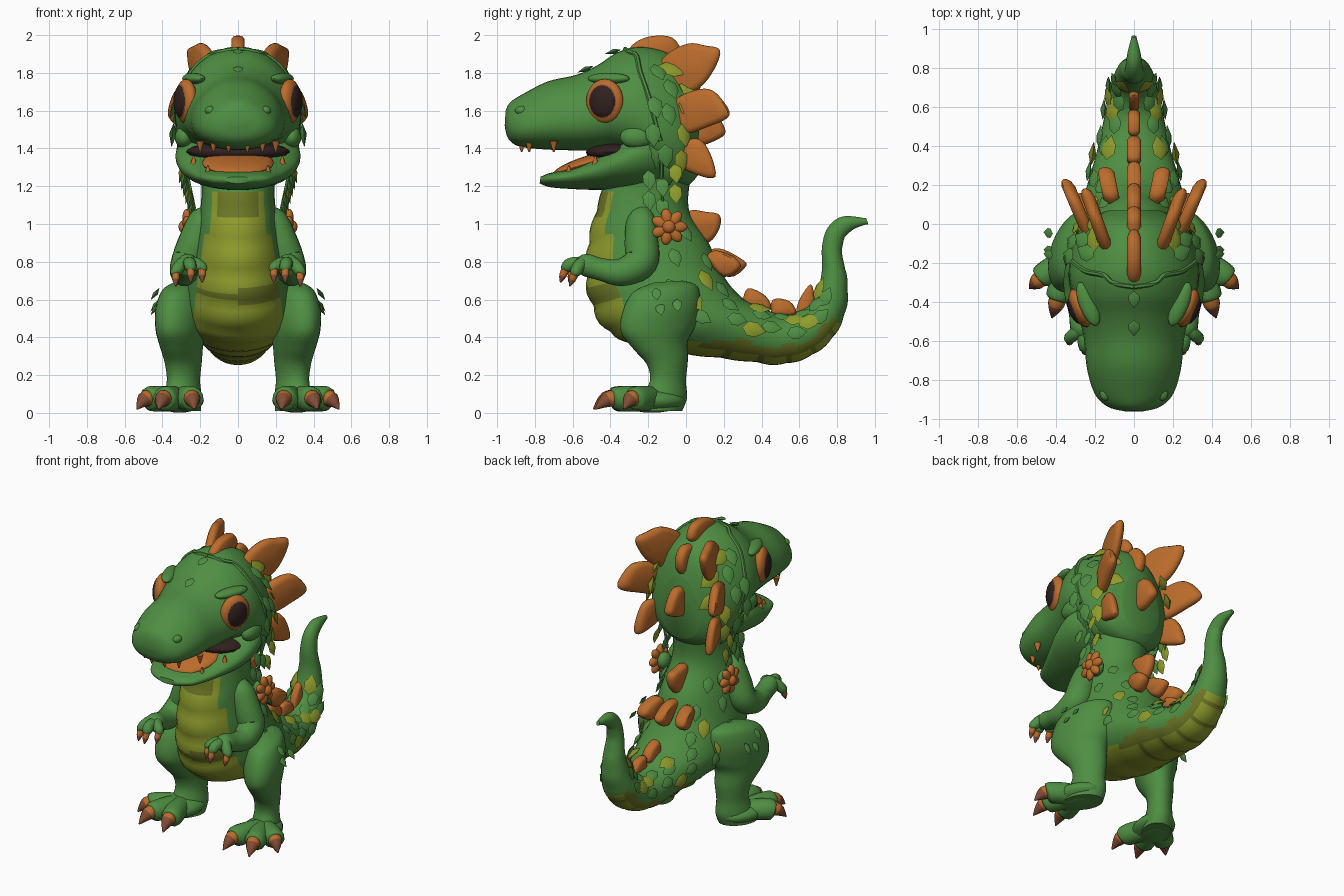
import bpy, bmesh, random
from math import sin, cos, pi
from mathutils import Vector, Matrix

random.seed(4)
if "Cube" in bpy.data.objects:
    bpy.data.objects.remove(bpy.data.objects["Cube"])


def material(name, r, g, b):
    m = bpy.data.materials.new(name)
    m.use_nodes = True
    m.diffuse_color = (r, g, b, 1)
    node = next(n for n in m.node_tree.nodes if n.type == 'BSDF_PRINCIPLED')
    node.inputs["Base Color"].default_value = (r, g, b, 1)
    return m


GREEN = material("skin green", .078, .27, .055)
BELLY = material("belly yellow green", .27, .33, .025)
OLIVE = material("olive", .15, .18, .018)
ORANGE = material("plate orange", .5, .15, .025)
DARK = material("dark brown", .03, .015, .014)
BROWN = material("claw brown", .23, .075, .035)


def build(name, verts, faces, mats, ids=None, mirror=False, angle=50):
    me = bpy.data.meshes.new(name)
    me.from_pydata([tuple(v) for v in verts], [], faces)
    for m in mats:
        me.materials.append(m)
    if ids:
        me.polygons.foreach_set("material_index", ids)
    bm = bmesh.new()
    bm.from_mesh(me)
    bmesh.ops.recalc_face_normals(bm, faces=bm.faces)
    bm.to_mesh(me)
    bm.free()
    me.shade_smooth()
    me.set_sharp_from_angle(angle=angle * pi / 180)
    ob = bpy.data.objects.new(name, me)
    bpy.context.collection.objects.link(ob)
    if mirror:
        ob.modifiers.new("mirror", 'MIRROR').use_mirror_merge = False
    return ob


def smooth_rows(rows, n):
    # Catmull-Rom through rows of numbers
    out, last = [], len(rows) - 1
    for i in range(last):
        a, b, c, d = (rows[max(i - 1, 0)], rows[i], rows[i + 1], rows[min(i + 2, last)])
        for k in range(n):
            t = k / n
            out.append([q + .5 * t * (r - p + t * (2 * p - 5 * q + 4 * r - s + t * (3 * (q - r) + s - p)))
                        for p, q, r, s in zip(a, b, c, d)])
    return out + [list(rows[-1])]


def skin(name, rings, mats, rule=None, mirror=False):
    m = len(rings[0])
    verts = [v for r in rings for v in r]
    faces = [(i * m + j, i * m + (j + 1) % m, (i + 1) * m + (j + 1) % m, (i + 1) * m + j)
             for i in range(len(rings) - 1) for j in range(m)]
    ids = [rule(f // m, f % m) if rule else 0 for f in range(len(faces))] + [0, int(mats[-1] is BROWN)]
    faces += [tuple(range(m)), tuple(range(len(verts) - m, len(verts)))]
    return build(name, verts, faces, mats, ids, mirror)


def loft(name, rows, n=6, seg=32, power=2, x0=0, splay=0, ridge=0, taper=0, mats=(GREEN,), rule=None, mirror=False):
    # rows: underside y,z / upper side y,z / half width; taper narrows the upper side, splay turns the front outwards
    rings = []
    for i, (y1, z1, y2, z2, w) in enumerate(smooth_rows(rows, n)):
        lo, hi = Vector((x0, y1, z1)), Vector((x0, y2, z2))
        mid, half = (lo + hi) / 2, (hi - lo) / 2
        ring = []
        for j in range(seg):
            c, s = -cos(2 * pi * j / seg), sin(2 * pi * j / seg)
            k = 1 + ridge * abs(sin(pi * i / 5)) if c < -.5 else 1
            c, s = [abs(v) ** (2 / power) * (1 if v > 0 else -1) for v in (c, s)]
            p = mid + half * c * k
            ring.append(p + Vector((w * s * (1 - taper * c) - splay * (p.y + .14), 0, 0)))
        rings.append(ring)
    skin(name, rings, mats, rule, mirror)
    return rings


def tube(name, pts, n=5, seg=12, mats=(GREEN,), rule=None, mirror=True):
    # pts: x, y, z, radius
    rows, rings = smooth_rows(pts, n), []
    for i, row in enumerate(rows):
        t = Vector(rows[min(i + 1, len(rows) - 1)][:3]) - Vector(rows[max(i - 1, 0)][:3])
        u = t.cross(Vector((1, .13, .21))).normalized()
        v = t.cross(u).normalized()
        rings.append([Vector(row[:3]) + (u * cos(a) + v * sin(a)) * max(row[3], .002)
                      for a in [2 * pi * j / seg for j in range(seg)]])
    return skin(name, rings, mats, rule, mirror)


def blob(name, loc, size, mat, rot=(0, 'X'), mirror=True):
    bm = bmesh.new()
    mat4 = Matrix.Translation(loc) @ Matrix.Rotation(rot[0], 4, rot[1]) @ Matrix.Diagonal((*size, 1))
    bmesh.ops.create_uvsphere(bm, u_segments=20, v_segments=12, radius=1, matrix=mat4)
    bm.verts.index_update()
    build(name, [v.co.copy() for v in bm.verts], [[v.index for v in f.verts] for f in bm.faces], [mat], mirror=mirror)
    bm.free()


def claw(name, pts):
    tube(name, pts, 4, 10, (ORANGE, BROWN), lambda i, j: int(i > 3))


def plate(name, outline, x0=0, lean=0, t=.035, mirror=False):
    # puffy rounded slab from a side outline, leaning outwards as it runs back
    pts = [Vector((0, y, z)) for y, z in smooth_rows(outline + outline[:1], 4)[:-1]]
    c = sum(pts, Vector()) / len(pts)
    rings = []
    for off, k in ((-t, .72), (-t * .7, .92), (-t * .2, 1), (t * .2, 1), (t * .7, .92), (t, .72)):
        ring = [c + (p - c) * k for p in pts]
        rings.append([p + Vector((x0 + off + lean * (p.y - pts[0].y), 0, 0)) for p in ring])
    skin(name, rings, [ORANGE], mirror=mirror)


def at(rings, i, a):
    # point, outward normal and lengthwise direction on a loft
    i, m = int(i), len(rings[0])
    j = round(a / (2 * pi) * m) % m
    p = rings[i][j]
    d = (rings[i + 1][j] - rings[i - 1][j]).normalized()
    nrm = d.cross(rings[i][(j + 1) % m] - rings[i][j - 1]).normalized()
    if nrm.dot(p - sum(rings[i], Vector()) / m) < 0:
        nrm = -nrm
    return p, nrm, d


def leaf(name, p, nrm, d, size, mat, lift=.3, mirror=True):
    d = (d - nrm * d.dot(nrm)).normalized()
    s = nrm.cross(d)
    flat = [(0, 0), (.25, .3), (.6, .3), (1, 0), (.6, -.3), (.25, -.3)]
    verts = [p + (d * u + s * v + nrm * (.08 + lift * u)) * size for u, v in flat]
    mid = p + (d * .45 + nrm * lift * .5) * size
    verts += [mid + nrm * size * .22, mid - nrm * size * .1]
    build(name, verts, [(k, (k + 1) % 6, q) for q in (6, 7) for k in range(6)], [mat], mirror=mirror)


# Torso and tail in one sweep, with belly plates underneath
def belly_rule(i, j):
    off = min(j, 31 - j)
    if not 6 < i < 68 or off > (3 if i < 14 else 4 if i < 42 else 5 + (i // 3 % 3 == 0)):
        return 0
    patch = i < 11 and off < 3 or 21 < i < 25 and 10 < j + i < 30 or i == 23
    return 2 if patch or i > 40 and (off > 3 or i % 5 == 0) else 1


body = loft("torso_and_tail", [
    (-.40, 1.34, .06, 1.4, .24), (-.43, 1.2, .02, 1.22, .195), (-.49, 1, .02, 1.06, .205),
    (-.52, .8, .12, .9, .235), (-.5, .6, .17, .78, .265), (-.4, .43, .23, .68, .285),
    (-.2, .35, .31, .6, .27), (.05, .31, .38, .57, .23), (.3, .28, .44, .54, .19),
    (.5, .26, .52, .52, .16), (.67, .31, .59, .53, .135), (.79, .42, .66, .58, .115),
    (.85, .57, .7, .66, .09), (.85, .72, .72, .76, .07), (.825, .84, .72, .88, .055),
    (.84, .93, .75, .98, .045), (.9, .98, .83, 1.04, .035), (.965, 1, .955, 1.03, .012)],
    ridge=.05, mats=(GREEN, BELLY, OLIVE), rule=belly_rule)

# Head, narrower towards the crown
head = loft("head", [
    (-.96, 1.52, -.955, 1.6, .05), (-.94, 1.45, -.93, 1.645, .13), (-.88, 1.41, -.86, 1.69, .195),
    (-.75, 1.395, -.73, 1.755, .235), (-.6, 1.39, -.58, 1.79, .25), (-.48, 1.39, -.47, 1.84, .275),
    (-.38, 1.39, -.36, 1.91, .305), (-.26, 1.34, -.24, 1.94, .325), (-.12, 1.22, -.1, 1.91, .31),
    (0, 1.2, .01, 1.83, .25), (.065, 1.26, .07, 1.68, .14)], power=2.1, taper=.2)
loft("lower_jaw", [
    (-.775, 1.215, -.77, 1.25, .07), (-.72, 1.195, -.72, 1.27, .16), (-.6, 1.185, -.6, 1.3, .22),
    (-.47, 1.18, -.47, 1.36, .28), (-.38, 1.18, -.37, 1.42, .315), (-.26, 1.18, -.24, 1.49, .325),
    (-.14, 1.2, -.13, 1.48, .28), (-.03, 1.22, -.03, 1.42, .2)], power=2.2, taper=-.15)
blob("mouth_inside", (0, -.36, 1.38), (.275, .17, .06), DARK, mirror=False)
blob("tongue", (0, -.51, 1.325), (.19, .2, .04), ORANGE, (.3, 'X'), mirror=False)
for x, y in ((.05, -.87), (.13, -.83), (.2, -.7)):
    tube("upper_tooth", [(x, y, 1.44, .022), (x, y, 1.38, .004)], 2, 8, (ORANGE,))
for x, y, z in ((.16, -.62, 1.31), (.235, -.48, 1.36)):
    tube("lower_tooth", [(x, y, z - .06, .022), (x, y, z, .004)], 2, 8, (ORANGE,))
blob("nostril", (.145, -.87, 1.6), (.03, .035, .026), GREEN)
blob("mouth_corner", (.285, -.26, 1.46), (.05, .09, .06), GREEN)

# Eyes, layered outwards
for name, out, size, mat in (("eye_rim", 0, (.05, .105, .118), ORANGE),
                             ("eye_inner_rim", .015, (.04, .086, .098), BROWN),
                             ("eye_dark", .024, (.035, .077, .088), DARK)):
    blob(name, (.275 + out, -.43 - out * .4, 1.65), size, mat, (-.38, 'Z'))
blob("eye_glint", (.318, -.4, 1.64), (.014, .022, .042), ORANGE, (-.38, 'Z'))
blob("eye_glint_green", (.32, -.42, 1.61), (.013, .022, .022), OLIVE, (-.38, 'Z'))
blob("eyelid", (.235, -.41, 1.77), (.045, .12, .03), GREEN, (-.38, 'Z'))

# Head plates
plate("crown_plate", [(-.32, 1.9), (-.27, 1.96), (-.18, 1.995), (-.07, 1.985), (-.03, 1.9), (-.15, 1.86)])
plate("upper_head_plate", [(-.18, 1.8), (-.1, 1.9), (.01, 1.955), (.1, 1.945), (.18, 1.92), (.15, 1.82), (.07, 1.72),
                           (-.07, 1.66)], .12, .36, .035, True)
plate("side_head_plate", [(-.06, 1.66), (.02, 1.7), (.12, 1.715), (.19, 1.66), (.23, 1.575), (.13, 1.52), (-.04, 1.48)],
      .23, .42, .035, True)
plate("low_head_plate", [(-.02, 1.44), (.07, 1.45), (.13, 1.37), (.155, 1.25), (.06, 1.26), (-.04, 1.32)],
      .23, .25, .03, True)
plate("nape_plate", [(0, 1.6), (.12, 1.62), (.2, 1.52), (.19, 1.46), (.04, 1.42)])
plate("rear_crown_plate", [(-.08, 1.86), (.03, 1.88), (.09, 1.8), (.06, 1.7), (-.03, 1.72)])

# Back and tail plates
plate("shoulder_plate", [(-.02, 1.0), (.02, 1.07), (.1, 1.065), (.18, 1.045), (.17, .96), (.1, .9)])
plate("middle_plate", [(.1, .86), (.18, .87), (.27, .83), (.32, .78), (.22, .72)])
plate("paired_plate", [(.1, .82), (.15, .86), (.25, .83), (.29, .77), (.2, .72)], .11, .2, .042, True)
plate("tail_root_plate", [(.3, .6), (.33, .66), (.42, .62), (.45, .55), (.36, .52)])
plate("tail_plate", [(.45, .52), (.46, .6), (.55, .59), (.58, .52)], t=.03)
plate("tail_end_plate", [(.58, .52), (.6, .6), (.66, .68), (.68, .6), (.66, .54)], t=.025)

# Legs, feet and claws
loft("leg", [
    (-.17, .69, -.02, .7, .04), (-.28, .64, .06, .67, .1), (-.335, .54, .075, .57, .13),
    (-.345, .43, .05, .46, .125), (-.28, .34, .01, .38, .11), (-.21, .26, .01, .28, .095),
    (-.19, .18, 0, .17, .085), (-.22, .1, .005, .08, .095), (-.26, .01, -.02, .01, .1)],
    x0=.3, splay=.25, mirror=True)
blob("foot", (.31, -.18, .065), (.125, .18, .064), GREEN, (.25, 'Z'))
for x, y, tx, ty in ((.25, -.36, .23, -.49), (.38, -.35, .42, -.48), (.455, -.26, .535, -.33)):
    tube("toe", [(.31, -.16, .07, .06), ((x + .31) / 2, (y - .16) / 2, .075, .068),
                 (x, y, .075, .068), (x + (tx - x) * .25, y + (ty - y) * .25, .07, .055),
                 (x + (tx - x) * .4, y + (ty - y) * .4, .065, .01)])
    claw("toe_claw", [(x, y, .085, .04), ((x + tx) / 2, (y + ty) / 2, .07, .042), (tx, ty, .02, .004)])

# Arms, fingers and claws
tube("arm", [(.15, -.2, 1.08, .03), (.18, -.23, 1.02, .08), (.225, -.235, .91, .09), (.265, -.24, .8, .09),
             (.285, -.34, .745, .075), (.275, -.45, .76, .06), (.265, -.54, .785, .058), (.26, -.59, .785, .015)], seg=16)
for x, y, z in ((.19, -.59, .745), (.25, -.635, .745), (.33, -.585, .725)):
    tube("finger", [(.26, -.52, .785, .04), ((x + .26) / 2, y + .03, .79, .034), (x, y, z + .02, .03), (x, y - .01, z, .01)])
    claw("finger_claw", [(x, y, z + .02, .022), (x, y - .018, z - .02, .019), (x, y - .03, z - .055, .003)])

# Shoulder flowers
blob("flower_centre", (.285, -.09, .985), (.03, .035, .035), ORANGE)
for k in range(7):
    a = k * 2 * pi / 7
    blob("petal", (.27, -.09 + .05 * cos(a), .985 + .05 * sin(a)), (.024, .048, .03), ORANGE, (a, 'X'))
blob("flower_base", (.23, -.09, .985), (.04, .055, .055), GREEN)

# Vines over the head with hanging leaves
tube("vine", [(*at(head, 38 + 1.5 * k, pi - .32 * k)[0], .013) for k in range(7)], 4, 6)
tube("hanging_vine", [(.3, -.13, 1.36, .012), (.27, -.13, 1.26, .01), (.225, -.12, 1.06, .008)], 5, 6)
down = Vector((0, .1, -1))
for k in range(17):
    mat = BELLY if k % 3 == 2 else GREEN
    if k < 11:
        p, nrm, d = at(head, 45 + 3.5 * (k % 3), 2.3 - .15 * k)
        leaf("vine_leaf", p, nrm, down, .13, mat, .1)
    else:
        p = Vector((.28 - .011 * (k - 11), -.13 + .07 * (k % 3 - 1), 1.32 - .036 * (k - 11)))
        leaf("hanging_leaf", p, Vector((1, 0, .1)).normalized(), down, .11, mat, .1)
for i, a in ((46, 2.3), (51, 2.2), (53, 1.8)):
    p, nrm, d = at(head, i, a)
    leaf("head_leaf", p, nrm, d, .16, BELLY, .1)
for i in (29, 37):
    p, nrm, d = at(head, i, pi)
    leaf("forehead_leaf", p, nrm, -d, .09, GREEN, .1, False)

# Leaves along the flanks, back and tail
for n, i in enumerate(range(14, 74, 5)):
    for k, a in enumerate((1.75 + .25 * (n % 2), 2.35 + .25 * (n % 2))):
        p, nrm, d = at(body, i + random.randint(-1, 1), a)
        yellow = (n + k) % 3 == 0
        leaf("back_leaf", p, nrm, d, .13 if yellow else .11, BELLY if yellow else GREEN, .15)
for y, z in ((-.16, .66), (-.05, .6), (-.14, .58)):
    leaf("thigh_leaf", Vector((.41, y, z)), Vector((.9, 0, .4)).normalized(), down, .08, GREEN, .2)
